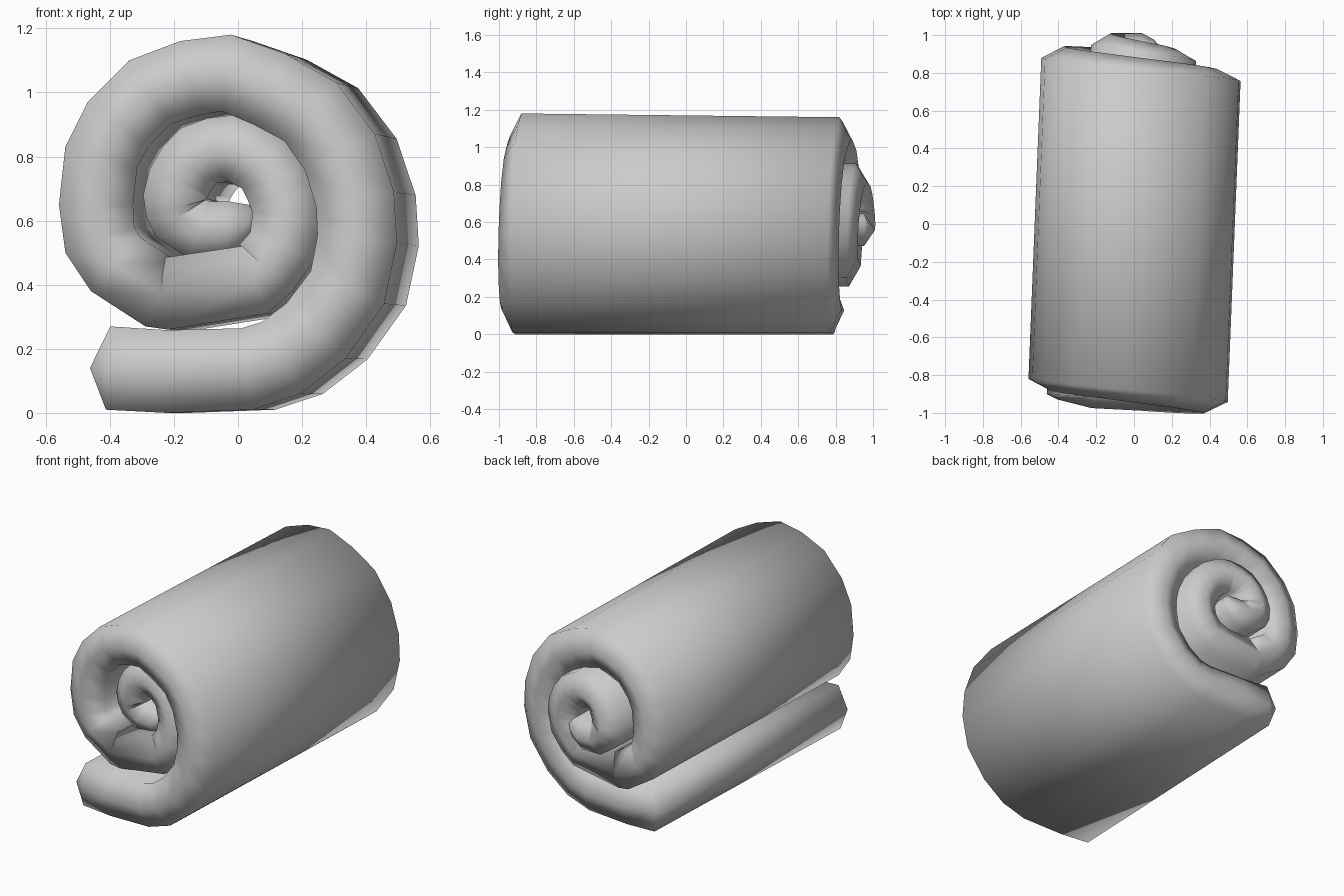
import bpy, bmesh, math
from mathutils import Vector

cube = bpy.data.objects.get("Cube")
if cube:
    bpy.data.objects.remove(cube)

# Outer face of the rolled strip, from the loose tail to the core (x, z)
OUTER = [(-.41, .01), (-.22, 0), (.05, .01), (.2, .06), (.34, .17), (.46, .34),
         (.5, .53), (.49, .69), (.43, .87), (.31, 1.03), (.15, 1.12), (-.02, 1.18),
         (-.18, 1.16), (-.34, 1.1), (-.47, .97), (-.54, .83), (-.56, .65),
         (-.54, .5), (-.46, .38), (-.29, .27), (-.22, .26), (.09, .31),
         (.17, .38), (.24, .48), (.26, .6), (.25, .69), (.21, .78), (.15, .86),
         (.06, .91), (-.02, .93), (-.1, .92), (-.18, .89), (-.24, .83),
         (-.28, .76), (-.3, .68), (-.29, .61), (-.26, .55), (-.16, .48),
         (-.04, .48), (.03, .54)]
# Inner face where the strip folds tightly at the core
CORE = [(-.12, .67), (-.09, .66), (-.03, .66), (.03, .65)]
TAIL_TIP, CORE_TIP = Vector((-.46, .14)), Vector((.055, .61))
CENTRE = Vector((-.02, .65))
LENGTH = 1.7
BULGE = .06


def strip_faces(points):
    """Outer, middle and inner lines of the strip."""
    pts = [Vector(p) for p in points]
    last = len(pts) - 1
    inner = []
    for i, p in enumerate(pts):
        along = (pts[min(i + 1, last)] - pts[max(i - 1, 0)]).normalized()
        width = .26 - .07 * i / last
        inner.append(p + Vector((-along.y, along.x)) * width)
    inner[-len(CORE):] = [Vector(p) for p in CORE]
    return pts, [(a + b) / 2 for a, b in zip(pts, inner)], inner


def turns(points):
    """Turns made around the centre, counted along the strip."""
    result, previous = [], None
    for p in points:
        d = p - CENTRE
        t = math.atan2(d.y, d.x) / math.tau
        if previous is not None:
            t += round(previous - t)
        elif t > 0:
            t -= 1
        elif t < -.5:
            t += 1
        result.append(t)
        previous = t
    return result


bm = bmesh.new()


def vert(p, y):
    # the roll leans a little sideways and tapers to the back
    return bm.verts.new((p.x + .04 * (y + .85), y, p.y * (1 - .01 * (y + .85))))


def front_y(p, turn):
    # each turn slides further back, like a telescope
    return -.904 + .088 * turn - .071 * p.x


# One six-sided section per station
outer, middle, inner = strip_faces(OUTER)
turn = turns(outer)
rings = []
for i, (o, m, n) in enumerate(zip(outer, middle, inner)):
    y = front_y(o, turn[i])
    back = y + LENGTH
    b = BULGE * (.4 if i in (0, len(outer) - 1) else 1)
    rings.append([vert(o, y), vert(m, y - b), vert(n, y),
                  vert(n, back), vert(m, back + b), vert(o, back)])
for a, b in zip(rings, rings[1:]):
    for k in range(6):
        j = (k + 1) % 6
        bm.faces.new((a[k], a[j], b[j], b[k]))

# Ridged ends of the strip
for ring, tip, t in ((rings[0], TAIL_TIP, turn[0]), (rings[-1], CORE_TIP, turn[-1])):
    y = front_y(tip, t)
    f, r = vert(tip, y), vert(tip, y + LENGTH)
    of, mf, nf, nb, mb, ob = ring
    for face in ((of, mf, f), (mf, nf, f), (nf, nb, r, f),
                 (nb, mb, r), (mb, ob, r), (ob, of, f, r)):
        bm.faces.new(face)

bmesh.ops.recalc_face_normals(bm, faces=bm.faces)
for face in bm.faces:
    face.smooth = True
mesh = bpy.data.meshes.new("rolled_mat")
bm.to_mesh(mesh)
bm.free()
mat_roll = bpy.data.objects.new("rolled_mat", mesh)
bpy.context.collection.objects.link(mat_roll)

# Plain grey cloth
grey = bpy.data.materials.new("plain_grey")
grey.use_nodes = True
colour = (.6, .6, .6, 1)
grey.diffuse_color = colour
grey.node_tree.nodes["Principled BSDF"].inputs["Base Color"].default_value = colour
mesh.materials.append(grey)
